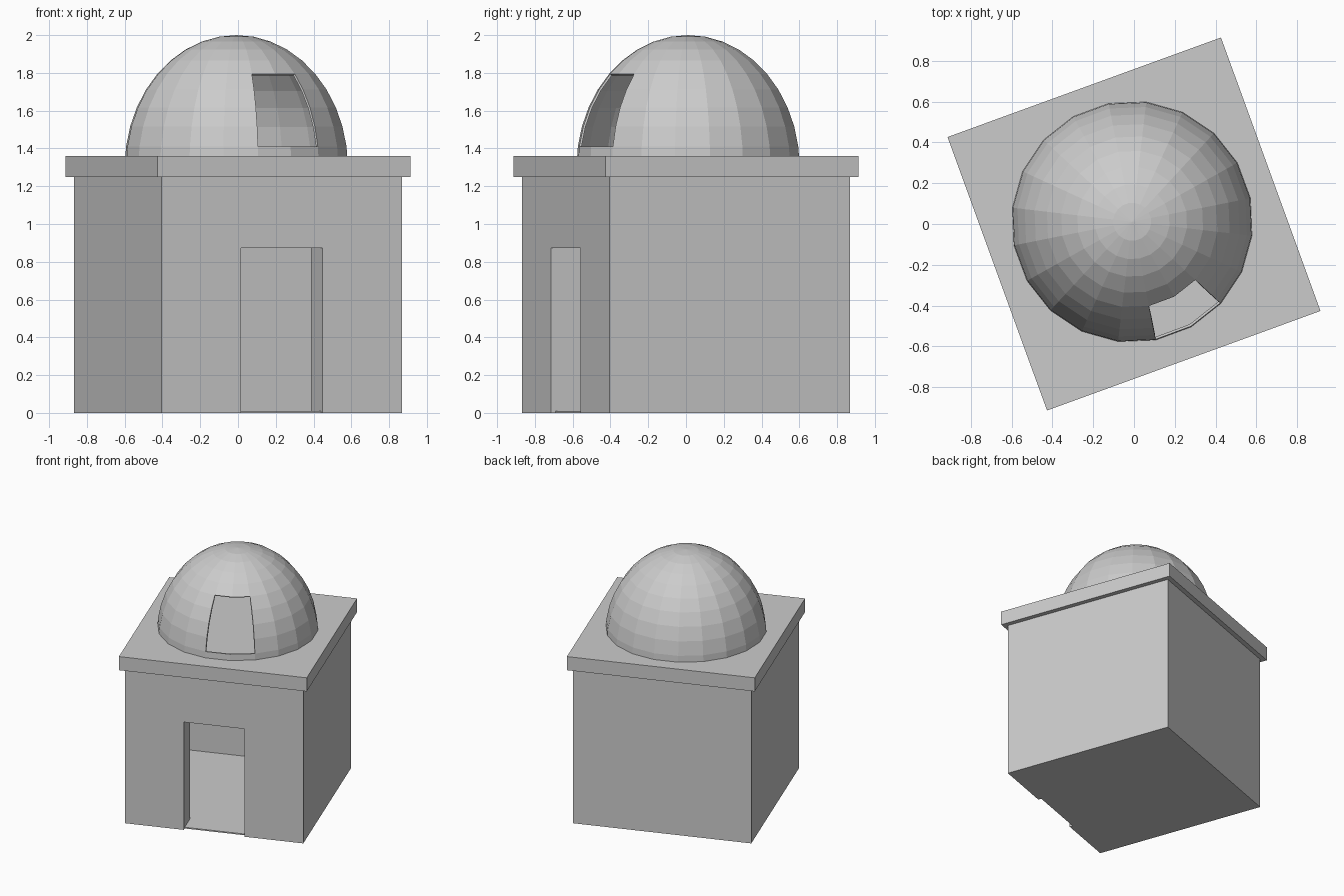
import bpy, bmesh
from math import radians, degrees, atan2, asin

if "Cube" in bpy.data.objects:
    bpy.data.objects.remove(bpy.data.objects["Cube"])

TURN = radians(20)      # whole building is turned about z
H = 0.677               # half width of the walls
INNER = 0.652           # half width of the room


def add_object(name, bm, turn=TURN, location=(0, 0, 0)):
    mesh = bpy.data.meshes.new(name)
    bm.to_mesh(mesh)
    bm.free()
    obj = bpy.data.objects.new(name, mesh)
    obj.rotation_euler.z = turn
    obj.location = location
    bpy.context.collection.objects.link(obj)
    return obj


def box(name, x, y, z):
    """Box from (min, max) ranges in the building's own axes."""
    bm = bmesh.new()
    bmesh.ops.create_cube(bm, size=1)
    for v in bm.verts:
        v.co = [r[0] if c < 0 else r[1] for c, r in zip(v.co, (x, y, z))]
    return add_object(name, bm)


def cut(target, cutter):
    mod = target.modifiers.new("cut", 'BOOLEAN')
    mod.operation = 'DIFFERENCE'
    mod.solver = 'EXACT'
    mod.object = cutter
    bpy.context.view_layer.update()
    bpy.context.view_layer.objects.active = target
    bpy.ops.object.modifier_apply(modifier=mod.name)
    bpy.data.objects.remove(cutter)


# Hollow walls with a doorway
walls = box("walls", (-H, H), (-H, H), (0, 1.25))
cut(walls, box("room_cutter", (-INNER, INNER), (-INNER, INNER), (-0.1, 1.4)))
cut(walls, box("door_cutter", (-0.23, 0.23), (-0.8, -0.6), (-0.1, 0.872)))

# Floor and overhanging roof slab
box("floor", (-INNER, INNER), (-INNER, INNER), (0, 0.01))
box("roof_slab", (-0.713, 0.713), (-0.713, 0.713), (1.25, 1.36))

# Doorway reveal reaching into the room
reveal = (-INNER, -H + 0.182)
box("left_jamb", (-0.24, -0.23), reveal, (0.01, 0.882))
box("right_jamb", (0.23, 0.24), reveal, (0.01, 0.882))
box("door_head", (-0.23, 0.23), reveal, (0.872, 0.882))

# Thin faceted dome with a viewing opening two facets wide and four tall
bm = bmesh.new()
bmesh.ops.create_uvsphere(bm, u_segments=20, v_segments=20, radius=1)
bmesh.ops.delete(bm, geom=[v for v in bm.verts if v.co.z < -0.01], context='VERTS')


def in_opening(face):
    c = face.calc_center_median()
    turn = degrees(atan2(c.y, c.x))
    lift = degrees(asin(c.normalized().z))
    return -90 < turn < -54 and 9 < lift < 45


bmesh.ops.delete(bm, geom=[f for f in bm.faces if in_opening(f)], context='FACES')
bmesh.ops.scale(bm, vec=(0.595, 0.595, 0.70), verts=bm.verts)
dome = add_object("dome", bm, radians(11.3), (-0.009, 0.011, 1.30))
shell = dome.modifiers.new("shell", 'SOLIDIFY')
shell.thickness = 0.012
shell.offset = -1
